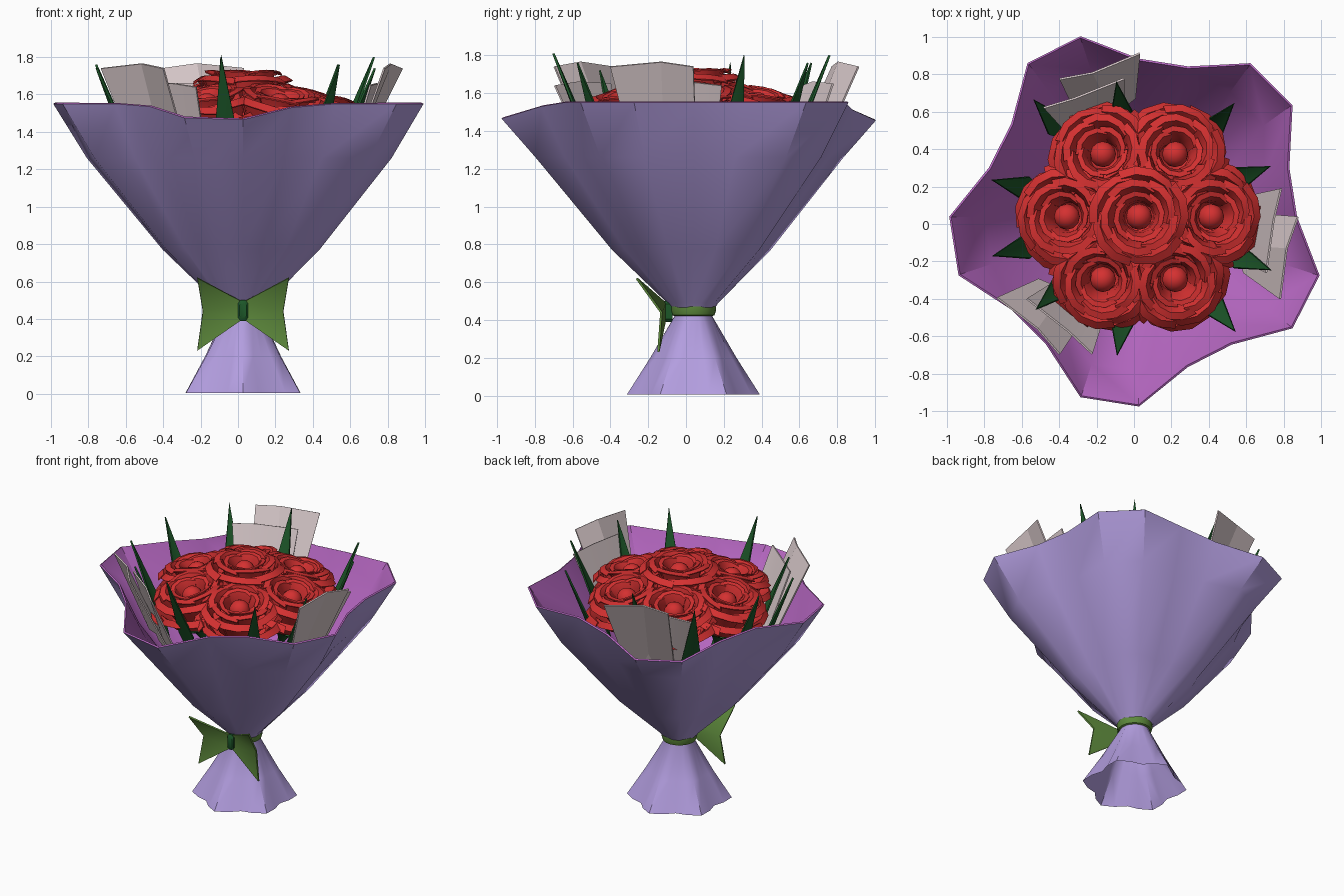
import bpy, bmesh, math
from math import sin, cos, pi, radians
from mathutils import Vector, Matrix

if "Cube" in bpy.data.objects:
    bpy.data.objects.remove(bpy.data.objects["Cube"])

CX, CY = 0.027, 0.039          # axis of the bouquet
CENTRE = Matrix.Translation((CX, CY, 0))


def material(name, rgb):
    m = bpy.data.materials.new(name)
    m.diffuse_color = (*rgb, 1)
    m.use_nodes = True
    m.node_tree.nodes["Principled BSDF"].inputs["Base Color"].default_value = m.diffuse_color
    return m


LAVENDER = material("lavender paper", (0.45, 0.34, 0.74))
PURPLE = material("purple lining", (0.48, 0.14, 0.55))
RED = material("rose red", (0.66, 0.03, 0.03))
DARK = material("dark leaf green", (0.012, 0.095, 0.022))
GREEN = material("ribbon green", (0.11, 0.25, 0.045))
PINK = material("pale pink tissue", (0.72, 0.61, 0.62))


def make(name, verts, faces, mats, matrix=CENTRE, thick=0, offset=-1, rim=0, angle=35):
    me = bpy.data.meshes.new(name)
    me.from_pydata([matrix @ Vector(v) for v in verts], [], faces)
    ob = bpy.data.objects.new(name, me)
    bpy.context.collection.objects.link(ob)
    for m in mats:
        me.materials.append(m)
    bpy.ops.object.select_all(action='DESELECT')
    ob.select_set(True)
    bpy.context.view_layer.objects.active = ob
    if thick:
        s = ob.modifiers.new("thickness", 'SOLIDIFY')
        s.thickness, s.offset = thick, offset
        s.material_offset = s.material_offset_rim = rim
        bpy.ops.object.modifier_apply(modifier=s.name)
    bpy.ops.object.shade_smooth_by_angle(angle=radians(angle))
    return ob


def grid_faces(rows, cols, start=0, closed=False):
    n = cols if closed else cols - 1
    return [(start + j * cols + i, start + j * cols + (i + 1) % cols,
             start + (j + 1) * cols + (i + 1) % cols, start + (j + 1) * cols + i)
            for j in range(rows - 1) for i in range(n)]


def rings(profile, segs, lobes, phase):
    """Wavy lathe: profile rows are (z, radius, wave)."""
    verts = []
    for z, r, wave in profile:
        for i in range(segs):
            a = 2 * pi * i / segs
            q = r + wave * cos(lobes * a - phase)
            verts.append((q * cos(a), q * sin(a), z))
    return verts, grid_faces(len(profile), segs, closed=True)


# Paper wrapper with five lobes; its rim sags at the front and back left
v, f = rings([(0.44, 0.1, 0), (0.49, 0.135, 0.005), (0.77, 0.405, 0.035),
              (1.26, 0.775, 0.085), (1.55, 0.93, 0.12)], 20, 5, radians(225))
SAG = {5: .04, 6: .095, 7: .09, 8: .04, 13: .015, 14: .075, 15: .085, 16: .02}
for i, dz in SAG.items():
    x, y, z = v[80 + i]
    v[80 + i] = (x, y, z - dz)
make("wrapper", v, f, [LAVENDER, PURPLE], thick=0.012, rim=1)
# Flared skirt below the tie
v, f = rings([(0.005, 0.318, 0.034), (0.2, 0.21, 0.018), (0.42, 0.1, 0),
              (0.46, 0.1, 0)], 24, 6, radians(180))
make("wrapper_skirt", v, f, [LAVENDER])

# Ribbon band, bow wings and knot
v, f = rings([(0.42, 0.1, 0), (0.425, 0.112, 0), (0.45, 0.12, 0),
              (0.475, 0.12, 0), (0.485, 0.1, 0)], 20, 1, 0)
make("ribbon_band", v, f, [GREEN])
for side, name in ((-1, "bow_left"), (1, "bow_right")):
    v = [(0, -0.15, 0.49), (0, -0.15, 0.40), (side * 0.245, -0.185, 0.23),
         (side * 0.215, -0.17, 0.44), (side * 0.245, -0.30, 0.62)]
    make(name, v, [(0, 1, 3), (1, 2, 3), (0, 3, 4)], [GREEN], thick=0.012, offset=0)
v = [(x * k, y, 0.445 + z * k) for y, k in ((-0.11, 1), (-0.165, 1), (-0.175, 0.7))
     for x, z in ((-0.026, -0.04), (-0.012, -0.056), (0.012, -0.056), (0.026, -0.04),
                  (0.026, 0.04), (0.012, 0.056), (-0.012, 0.056), (-0.026, 0.04))]
make("bow_knot", v, grid_faces(3, 8, closed=True) + [tuple(range(16, 24))], [DARK])


# Roses: layers of cupped petals round a ball-shaped bud
LAYERS = [  # petals, turn in degrees, profile (radius, z) from base to lip
    (5, 40, [(0.05, -0.31), (0.18, -0.25), (0.235, -0.16), (0.265, -0.12), (0.295, -0.15)]),
    (5, 0, [(0.05, -0.28), (0.16, -0.20), (0.20, -0.09), (0.225, -0.035), (0.262, -0.06)]),
    (5, 30, [(0.04, -0.24), (0.125, -0.16), (0.145, -0.06), (0.17, -0.005), (0.205, -0.01)]),
    (4, 10, [(0.03, -0.20), (0.085, -0.14), (0.095, -0.06), (0.115, -0.015), (0.14, -0.01)]),
]


def rose(name, matrix):
    verts, faces = [], []
    cols = 5
    for n, turn, prof in LAYERS:
        for p in range(n):
            start = len(verts)
            for j, (r, z) in enumerate(prof):
                t = j / (len(prof) - 1)
                for i in range(cols):
                    u = i / (cols - 1) * 2 - 1
                    a = radians(turn) + 2 * pi * p / n + u * pi / n * 1.2
                    q = r * (1 + 0.07 * u * t - 0.06 * u * u * t)   # lap over the neighbour
                    verts.append((q * cos(a), q * sin(a), z - 0.02 * t * u * u))
            faces += grid_faces(len(prof), cols, start)
    make(name, verts, faces, [RED], matrix, thick=0.008, angle=30)
    # bud
    bm = bmesh.new()
    bmesh.ops.create_uvsphere(bm, u_segments=12, v_segments=8, radius=0.07)
    make(name + "_bud", [(w.co.x, w.co.y, w.co.z - 0.08) for w in bm.verts],
         [[w.index for w in fc.verts] for fc in bm.faces], [RED], matrix)
    bm.free()
    # green cup under the petals
    v = [(r * cos(i * pi / 4), r * sin(i * pi / 4), z)
         for r, z in ((0.015, -0.42), (0.05, -0.35), (0.15, -0.28)) for i in range(8)]
    make(name + "_sepals", v, grid_faces(3, 8, closed=True), [DARK], matrix)
    # stem running down into the tie
    top = matrix @ Vector((0, 0, -0.36))
    low = Vector((CX + (top.x - CX) * 0.12, CY + (top.y - CY) * 0.12, 0.45))
    v = [c + Vector((0.015 * cos(i * pi / 3), 0.015 * sin(i * pi / 3), 0))
         for c in (low, top) for i in range(6)]
    make(name + "_stem", v, grid_faces(2, 6, closed=True), [DARK], Matrix())


rose("rose_centre", CENTRE @ Matrix.Translation((0, 0, 1.73)))
for k in range(6):
    rose(f"rose_outer_{k + 1}", CENTRE @ Matrix.Rotation(k * pi / 3, 4, 'Z')
         @ Matrix.Translation((0.405, 0, 1.615)) @ Matrix.Rotation(radians(14), 4, 'Y'))

# Pointed leaves around the roses: (direction, tip radius, tip height)
for k, (ang, r, z) in enumerate([(21, .75, 1.80), (50, .79, 1.76), (99.5, .73, 1.80),
                                 (132, .84, 1.76), (166, .81, 1.76), (195, .81, 1.74),
                                 (222, .74, 1.72), (261, .75, 1.81), (310, .80, 1.76),
                                 (338, .76, 1.74)]):
    v = [(r - 0.28, 0, z - 0.70), (r - 0.19, -0.065, z - 0.45), (r - 0.17, 0, z - 0.45),
         (r - 0.19, 0.065, z - 0.45), (r, 0, z)]
    make(f"leaf_{k + 1}", v, [(0, 2, 1), (0, 3, 2), (1, 2, 4), (2, 3, 4)], [DARK],
         CENTRE @ Matrix.Rotation(radians(ang), 4, 'Z'), thick=0.012, offset=0)

# Three pairs of folded tissue sheets: bottom row then top row
TALL = [(0.56, -0.30, 1.2), (0.54, -0.15, 1.2), (0.58, 0.02, 1.2),
        (0.755, -0.44, 1.74), (0.79, -0.17, 1.765), (0.85, 0.0, 1.74)]
SHORT = [(0.53, -0.22, 1.15), (0.55, -0.05, 1.15), (0.53, 0.10, 1.15),
         (0.68, -0.30, 1.65), (0.72, -0.02, 1.66), (0.76, 0.15, 1.64)]
for k in range(3):
    spin = CENTRE @ Matrix.Rotation(k * 2 * pi / 3, 4, 'Z')
    for label, pts in (("tall", TALL), ("short", SHORT)):
        make(f"tissue_{label}_{k + 1}", pts, grid_faces(2, 3), [PINK], spin,
             thick=0.01, offset=0, angle=10)
